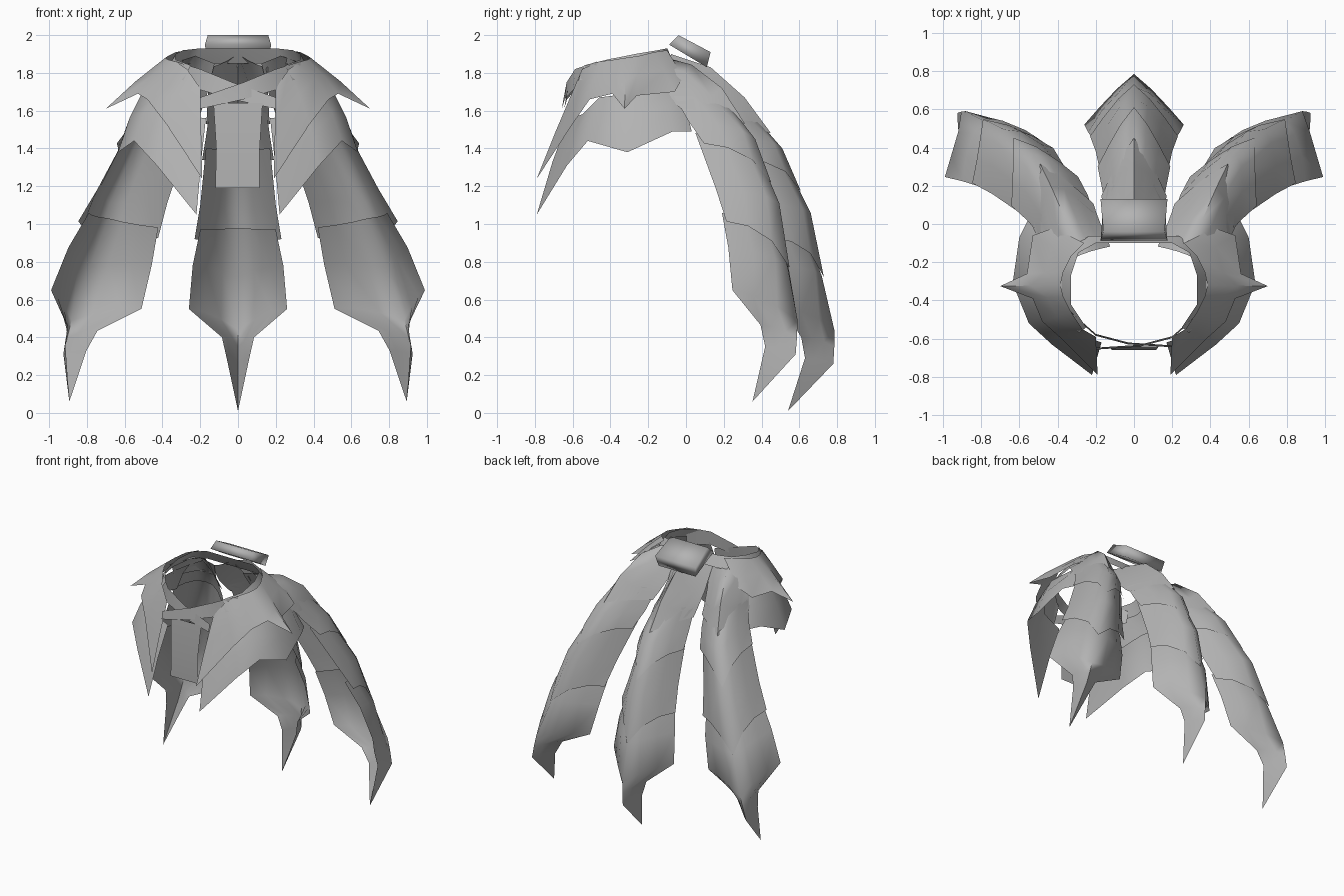
import bpy
import bmesh
from mathutils import Vector, Matrix

cube = bpy.data.objects.get("Cube")
if cube:
    bpy.data.objects.remove(cube, do_unlink=True)

# One plain grey for every part
grey = bpy.data.materials.new("plain grey")
grey.use_nodes = True
colour = (0.45, 0.45, 0.45, 1)
grey.diffuse_color = colour
grey.node_tree.nodes["Principled BSDF"].inputs["Base Color"].default_value = colour


def finish(name, bm, angle=1.2):
    """Weld a bmesh, store it as an object and shade it."""
    bmesh.ops.remove_doubles(bm, verts=bm.verts, dist=0.0005)
    mesh = bpy.data.meshes.new(name)
    bm.to_mesh(mesh)
    bm.free()
    mesh.materials.append(grey)
    obj = bpy.data.objects.new(name, mesh)
    bpy.context.collection.objects.link(obj)
    bpy.ops.object.select_all(action='DESELECT')
    obj.select_set(True)
    bpy.context.view_layer.objects.active = obj
    bpy.ops.object.shade_smooth_by_angle(angle=angle)


def sheet(name, rows, mirror=False):
    """Skin a grid of points; rows run downwards."""
    bm = bmesh.new()
    grid = []
    for row in rows:
        points = [Vector(p) for p in row]
        if mirror:
            points = [Vector((-p.x, p.y, p.z)) for p in reversed(points)]
        grid.append([bm.verts.new(p) for p in points])
    for upper, lower in zip(grid, grid[1:]):
        for i in range(len(upper) - 1):
            bm.faces.new((upper[i], upper[i + 1], lower[i + 1], lower[i]))
    finish(name, bm)


def both_sides(name, rows):
    sheet("left_" + name, rows)
    sheet("right_" + name, rows, mirror=True)


# Tail plates: ridge y, ridge z, half width, edge y, edge z
PLATES = {
    "top_plate": [(-.08, 1.9, .16, -.1, 1.83), (.13, 1.83, .16, 0, 1.67),
                  (.31, 1.67, .165, .1, 1.57), (.45, 1.48, .17, .15, 1.53)],
    "upper_plate": [(.3, 1.64, .15, .1, 1.6), (.51, 1.4, .17, .2, 1.46),
                    (.61, 1.17, .19, .3, 1.34)],
    "lower_plate": [(.5, 1.38, .17, .24, 1.4), (.66, 1.06, .2, .38, 1.1),
                    (.73, .72, .23, .46, .92)],
    "claw_plate": [(.63, .98, .2, .42, .97), (.72, .72, .24, .48, .78),
                   (.785, .44, .26, .52, .55), (.785, .35, .085, .61, .4),
                   (.78, .26, .06, .63, .29), (.54, .01, 0, .54, .01)],
}


def arch(section, bend, sag):
    """Cross-section from one edge over the ridge to the other edge."""
    ridge_y, ridge_z, width, edge_y, edge_z = section
    half = []
    for f in (0, .3, .65, 1):
        half.append((width * (1 - f),
                     edge_y + (ridge_y - edge_y) * (1 - (1 - f) ** bend),
                     edge_z + (ridge_z - edge_z) * f ** sag))
    return [Vector((-x, y, z)) for x, y, z in half] + \
           [Vector(p) for p in reversed(half[:-1])]


def plate_rows(sections):
    """Rounded rows ending in a pointed rim; the claw is creased."""
    rows = []
    for s in sections:
        if s is sections[-1]:
            rows.append(arch(s, 1.25, 2.3))
        elif s[1] < .6:
            rows.append(arch(s, 1.15, 1.7))
        else:
            rows.append(arch(s, 1.8, 1.7))
    return rows


# Side tails lean outwards and turn away from the middle one
lean = Matrix(((.92, -.39, .25), (.4, .92, .03), (-.19, 0, 1)))
shift = Vector((-.685, -.145, .05))


def lean_out(p):
    """Place a tail point at the side, kept under the slope of the hip."""
    q = lean @ p + shift
    q.x -= .25 * max(0, p.z - 1.5)
    q.z = min(q.z, 1.97 - .35 * abs(q.x))
    return q


for plate, sections in PLATES.items():
    rows = plate_rows(sections)
    sheet("middle_tail_" + plate, rows)
    leaning = [[lean_out(p) for p in row] for row in rows]
    sheet("right_tail_" + plate, leaning)
    sheet("left_tail_" + plate, leaning, mirror=True)


def hang(columns, bulge):
    """Turn (top, rim) columns into three rows with a curved middle."""
    tops = [Vector(top) for top, rim in columns]
    rims = [Vector(rim) for top, rim in columns]
    mids = [(a + b) / 2 + Vector((0, 0, bulge)) for a, b in zip(tops, rims)]
    return [tops, mids, rims]


# Upper hip guard with a side spike and a front point
both_sides("upper_hip_guard", hang([
    ((.26, -.1, 1.92), (.42, -.02, 1.77)),
    ((.33, -.17, 1.91), (.53, -.06, 1.7)),
    ((.37, -.25, 1.89), (.56, -.26, 1.68)),
    ((.385, -.32, 1.88), (.7, -.325, 1.61)),
    ((.37, -.38, 1.87), (.53, -.39, 1.69)),
    ((.33, -.46, 1.86), (.48, -.51, 1.66)),
    ((.27, -.55, 1.82), (.38, -.6, 1.53)),
    ((.2, -.59, 1.72), (.19, -.79, 1.24))], .01))

# Lower hip guard tucked beneath it
both_sides("lower_hip_guard", hang([
    ((.38, -.05, 1.76), (.55, .03, 1.49)),
    ((.47, -.1, 1.71), (.6, -.07, 1.49)),
    ((.51, -.3, 1.69), (.635, -.31, 1.38)),
    ((.45, -.46, 1.67), (.55, -.52, 1.44)),
    ((.36, -.55, 1.58), (.43, -.63, 1.31)),
    ((.17, -.62, 1.56), (.22, -.79, 1.05))], .03))

# Waistband round the back and sides, flaring out below its rim
half_band = [(.2, -.1, 1.93), (.29, -.15, 1.92), (.33, -.27, 1.9),
             (.33, -.42, 1.87), (.25, -.54, 1.84)]
rim = [Vector((-x, y, z)) for x, y, z in reversed(half_band)] + \
      [Vector(p) for p in half_band]
centre = Vector((0, -.34, 0))
skirt = []
for p in rim:
    outward = p - centre
    outward.z = 0
    skirt.append(p + outward.normalized() * .05 - Vector((0, 0, .08)))
sheet("waistband", [rim[::-1], skirt[::-1]])

# Front straps crossing over each other
for side, mirror, gap in (("left", False, -.012), ("right", True, 0)):
    strap = [(.33, -.46, 1.86, .13), (.2, -.575, 1.82, .11),
             (.03, -.62, 1.75, .09), (-.2, -.635, 1.67, .06)]
    top = [(x, y + gap, z) for x, y, z, drop in strap]
    bottom = [(x, y + gap - .01, z - drop) for x, y, z, drop in strap]
    sheet(side + "_front_strap", [top, bottom], mirror)

# Hanging front panel
sheet("front_panel", [[(.13, -.64, 1.64), (-.13, -.64, 1.64)],
                      [(.115, -.66, 1.4), (-.115, -.66, 1.4)],
                      [(.115, -.66, 1.19), (-.12, -.66, 1.19)]])

# Tapered buckle block at the back of the waist
bm = bmesh.new()
profile = [(.16, -.04, 2), (.175, .13, 1.91), (.16, .11, 1.83), (.175, -.09, 1.95)]
ends = [[bm.verts.new((s * x, y, z)) for x, y, z in profile] for s in (-1, 1)]
for end in ends:
    bm.faces.new(end)
for i in range(4):
    j = (i + 1) % 4
    bm.faces.new((ends[0][i], ends[0][j], ends[1][j], ends[1][i]))
bmesh.ops.recalc_face_normals(bm, faces=bm.faces)
finish("back_buckle", bm, 3)
